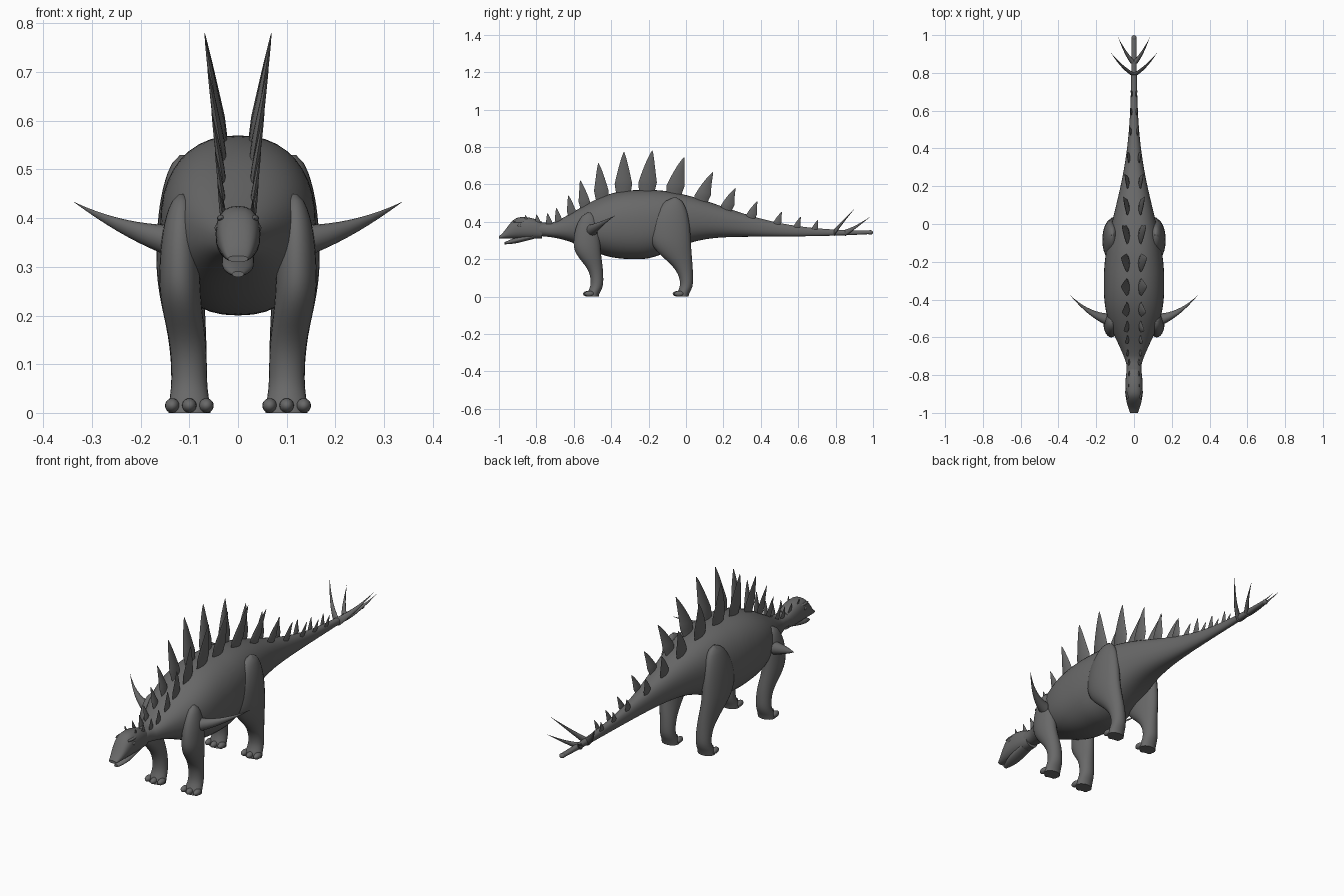
import bpy, bmesh, math
from mathutils import Matrix, Vector

cube = bpy.data.objects.get("Cube")
if cube:
    bpy.data.objects.remove(cube, do_unlink=True)

shade = 0.14
hide = bpy.data.materials.new("grey hide")
hide.use_nodes = True
hide.diffuse_color = (shade, shade, shade, 1)
hide.node_tree.nodes["Principled BSDF"].inputs["Base Color"].default_value = hide.diffuse_color

# Axes spanned by a cross-section that faces along each direction
SPAN = {"x": (1, 2), "y": (0, 2), "z": (0, 1)}


def stations(start, end, count):
    return [start + (end - start) * i / count for i in range(count + 1)]


def hill(value, peak, ahead, behind):
    """Rounded swelling that is steep ahead of its peak and trails off behind."""
    if value < peak:
        return math.exp(-((peak - value) / ahead) ** 3)
    return math.exp(-((value - peak) / behind) ** 2)


def finish(name, bm, mirror):
    """Turn a bmesh into a smooth shaded part, mirrored across the middle if asked."""
    bmesh.ops.recalc_face_normals(bm, faces=bm.faces)
    mesh = bpy.data.meshes.new(name)
    bm.to_mesh(mesh)
    bm.free()
    mesh.materials.append(hide)
    part = bpy.data.objects.new(name, mesh)
    bpy.context.collection.objects.link(part)
    if mirror:
        part.modifiers.new("mirror", "MIRROR").use_mirror_merge = False
    bpy.ops.object.select_all(action="DESELECT")
    part.select_set(True)
    bpy.context.view_layer.objects.active = part
    bpy.ops.object.shade_smooth_by_angle(angle=math.radians(45))


def loft(name, rings, axis, sides=24, power=2, mirror=False):
    """Skin a row of (centre, radius, radius) rings that face along an axis."""
    bm = bmesh.new()
    u, v = SPAN[axis]
    loops = []
    for centre, wide, high in rings:
        loop = []
        for k in range(sides):
            angle = math.tau * k / sides
            point = Vector(centre)
            for i, f, radius in ((u, math.cos(angle), wide), (v, math.sin(angle), high)):
                point[i] += math.copysign(abs(f) ** (2 / power), f) * radius
            loop.append(bm.verts.new(point))
        loops.append(loop)
    for low, high in zip(loops, loops[1:]):
        for k in range(sides):
            bm.faces.new((low[k - 1], low[k], high[k], high[k - 1]))
    bm.faces.new(loops[0])
    bm.faces.new(loops[-1])
    finish(name, bm, mirror)


def blob(name, centre, size, mirror=True):
    """Small ellipsoid."""
    bm = bmesh.new()
    matrix = Matrix.Translation(centre) @ Matrix.Diagonal((*size, 1))
    bmesh.ops.create_uvsphere(bm, u_segments=16, v_segments=10, radius=1, matrix=matrix)
    finish(name, bm, mirror)


def spike(name, root, tip, radius, bow):
    """Curved horn tapering to a point."""
    rings = []
    for t in stations(0, 0.98, 10):
        centre = Vector(root).lerp(Vector(tip), t) + Vector(bow) * t * (1 - t)
        thick = radius * (1 - t) ** 1.1
        rings.append((centre, thick, thick))
    axis = "x" if abs(tip[0]) > 0.3 else "y"
    loft(name, rings, axis, sides=16, mirror=True)


# Neck, trunk and tail: outline rules along the length
def body_outline(y):
    top = 0.35 + 0.22 * hill(y, -0.2, 0.44, 0.55)
    width = 0.013 + 0.147 * hill(y, -0.3, 0.37, 0.52)
    if y < -0.5:
        top, width = max(top, 0.395), max(width, 0.04)
    bottom = 0.32 + 0.015 * y ** 4 - 0.12 * hill(y, -0.25, 0.33, 0.24)
    return top, bottom, width


def body_ring(y):
    top, bottom, width = body_outline(y)
    return (0, y, (top + bottom) / 2), width, (top - bottom) / 2


loft("body", [body_ring(y) for y in stations(-0.86, 0.99, 90)], "y", sides=40, power=2.3)
blob("tail_tip", (0, 0.985, 0.343), (0.014, 0.015, 0.012), mirror=False)


# Head with open beak
def head_ring(y):
    depth = 0.115 * hill(y, -0.87, 0.1, 0.2)
    return (0, y, 0.31 + depth / 2), 0.046 * hill(y, -0.86, 0.15, 0.2), depth / 2


def jaw_ring(y):
    taper = hill(y, -0.87, 0.1, 0.3)
    return (0, y, 0.315 + (y + 0.85) / 4), 0.033 * taper, 0.016 * taper


loft("head", [head_ring(y) for y in stations(-0.77, -1, 20)], "y", power=2.4)
loft("lower_jaw", [jaw_ring(y) for y in stations(-0.81, -0.97, 12)], "y")
blob("eye", (0.04, -0.89, 0.38), (0.008, 0.012, 0.009))
blob("brow", (0.034, -0.89, 0.4), (0.009, 0.035, 0.007))


# Legs: a column that flares at the foot and swells to the shoulder or thigh
def leg(name, y, height, peak, reach, bend, bulge):
    rings = []
    for z in stations(0, height, 30):
        foot = math.exp(-(z / 0.04) ** 2)
        muscle = hill(z, peak, reach, 0.3)
        dome = math.sqrt(1.01 - (z / height) ** 6)
        centre = (0.1 + 0.02 * muscle, y - bend * muscle - 0.025 * foot, z)
        rings.append((centre, (0.036 + 0.007 * foot + bulge / 6 * muscle) * dome,
                      (0.033 + bulge * muscle) * dome))
    loft(name + "_leg", rings, "z", mirror=True)
    for i, toe in ((-1, "inner"), (0, "middle"), (1, "outer")):
        blob(f"{name}_{toe}_toe", (0.1 + 0.035 * i, y - 0.05 + 0.008 * abs(i), 0.015),
             (0.015, 0.026, 0.015))


leg("front", -0.475, 0.45, 0.31, 0.14, 0.055, 0.04)
leg("hind", 0.005, 0.53, 0.36, 0.18, 0.09, 0.078)

# Shoulder and tail spikes
blob("spike_root", (0.13, -0.51, 0.353), (0.03, 0.045, 0.035))
spike("shoulder_spike", (0.12, -0.51, 0.35), (0.34, -0.375, 0.435), 0.036, (0, -0.1, -0.05))
spike("front_tail_spike", (0, 0.79, 0.34), (0.125, 0.91, 0.48), 0.02, (0, -0.05, -0.05))
spike("rear_tail_spike", (0, 0.85, 0.34), (0.085, 0.99, 0.43), 0.018, (0, -0.05, -0.05))

# Paired back plates: size and lean follow the position along the spine
PLATES = (-0.85, -0.79, -0.73, -0.68, -0.61, -0.54, -0.45, -0.335,
          -0.21, -0.065, 0.08, 0.215, 0.345, 0.485, 0.59, 0.685)
for y in PLATES:
    top, _, width = body_outline(y)
    height = 0.045 + 0.172 * hill(y, -0.25, 0.34, 0.47)
    length = 0.03 + 0.07 * hill(y, -0.15, 0.42, 0.5)
    lean = height * max(-0.2, min(0.45, y + 0.35))
    inner = min(0.03, width * 0.55)
    rings = []
    for t in stations(0, 0.99, 12):
        half = length / 2 * min(0.8 + 0.8 * t, 1.25 * (1 - t) ** 0.8)
        centre = (inner + 0.18 * t * height, y + lean * t * (1 + t) / 2,
                  top - 0.018 + t * (height + 0.015))
        rings.append((centre, half / 4, half))
    loft("back_plate", rings, "z", sides=12, power=1.5, mirror=True)
